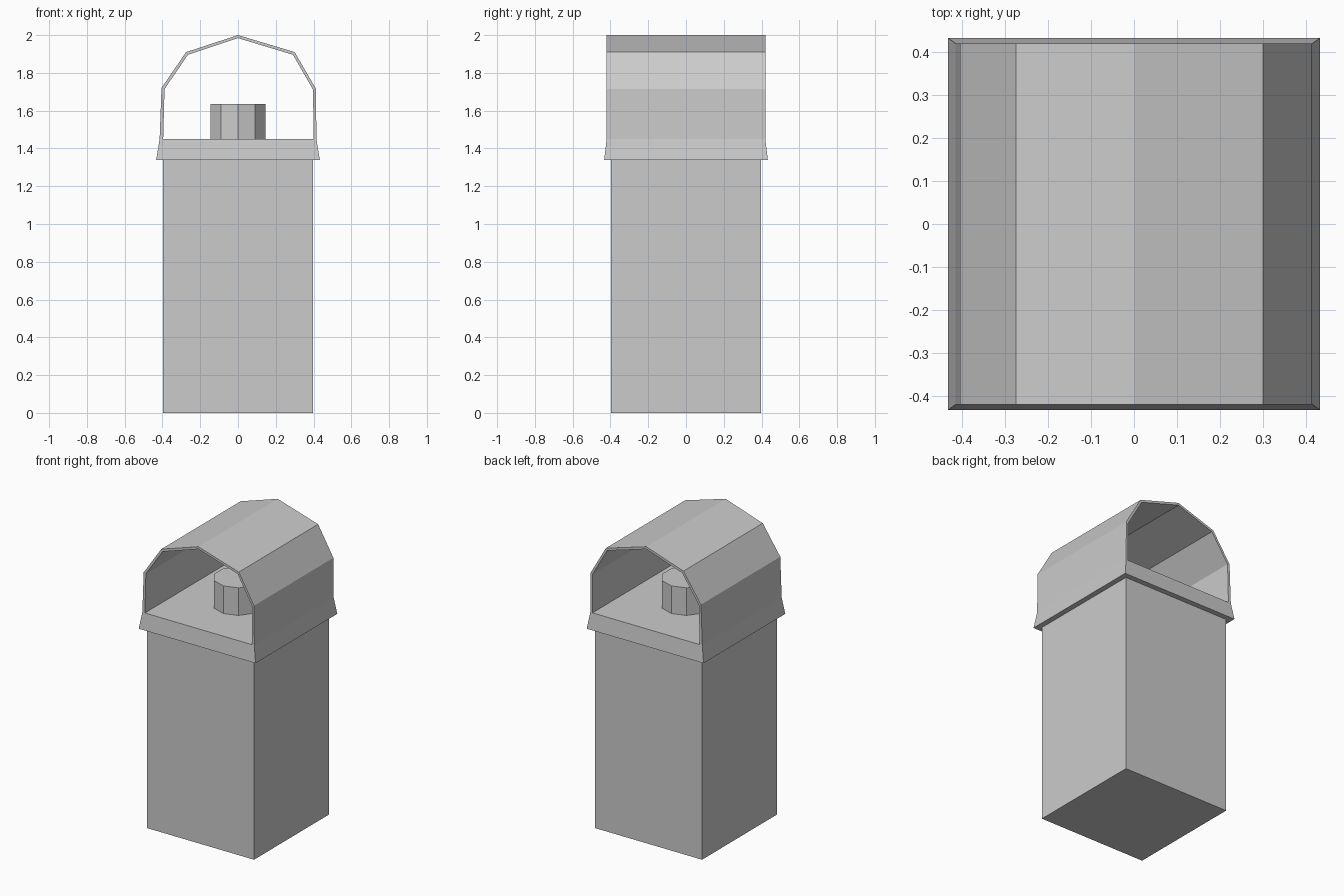
import bpy, bmesh
from math import pi

if "Cube" in bpy.data.objects:
    bpy.data.objects.remove(bpy.data.objects["Cube"])


def make_object(name, bm):
    bmesh.ops.recalc_face_normals(bm, faces=bm.faces)
    mesh = bpy.data.meshes.new(name)
    bm.to_mesh(mesh)
    bm.free()
    obj = bpy.data.objects.new(name, mesh)
    bpy.context.collection.objects.link(obj)
    return obj


def tapered_box(name, bottom, top, z0, z1):
    """Box whose half sizes (x, y) change from bottom to top."""
    bm = bmesh.new()
    bmesh.ops.create_cube(bm, size=2)
    for v in bm.verts:
        hx, hy = top if v.co.z > 0 else bottom
        v.co = (v.co.x * hx, v.co.y * hy, z1 if v.co.z > 0 else z0)
    return make_object(name, bm)


# Square post and flared collar
tapered_box("post", (0.397, 0.397), (0.397, 0.397), 0, 1.34)
tapered_box("collar", (0.433, 0.433), (0.415, 0.42), 1.34, 1.45)

# Ten-sided knob on the collar, one corner facing front
bpy.ops.mesh.primitive_cylinder_add(vertices=10, radius=0.153, depth=0.185,
                                    location=(0, 0, 1.5425))
bpy.context.object.name = "knob"

# Thin open-ended arched canopy, swept from front to back
outer = [(-0.415, 1.45), (-0.405, 1.72), (-0.275, 1.91), (0, 2.0),
         (0.30, 1.91), (0.413, 1.715), (0.415, 1.45)]
inner = [(-0.396, 1.45), (-0.389, 1.714), (-0.265, 1.896), (0, 1.984),
         (0.291, 1.896), (0.398, 1.71), (0.399, 1.45)]
bm = bmesh.new()
rings = [[[bm.verts.new((x, y, z)) for x, z in line] for line in (outer, inner)]
         for y in (-0.42, 0.42)]
(front_out, front_in), (back_out, back_in) = rings
for a, b in ((front_out, back_out), (front_in, back_in),
             (front_out, front_in), (back_out, back_in)):
    for i in range(len(outer) - 1):
        bm.faces.new((a[i], a[i + 1], b[i + 1], b[i]))
for i in (0, -1):
    bm.faces.new((front_out[i], front_in[i], back_in[i], back_out[i]))
make_object("canopy", bm)
